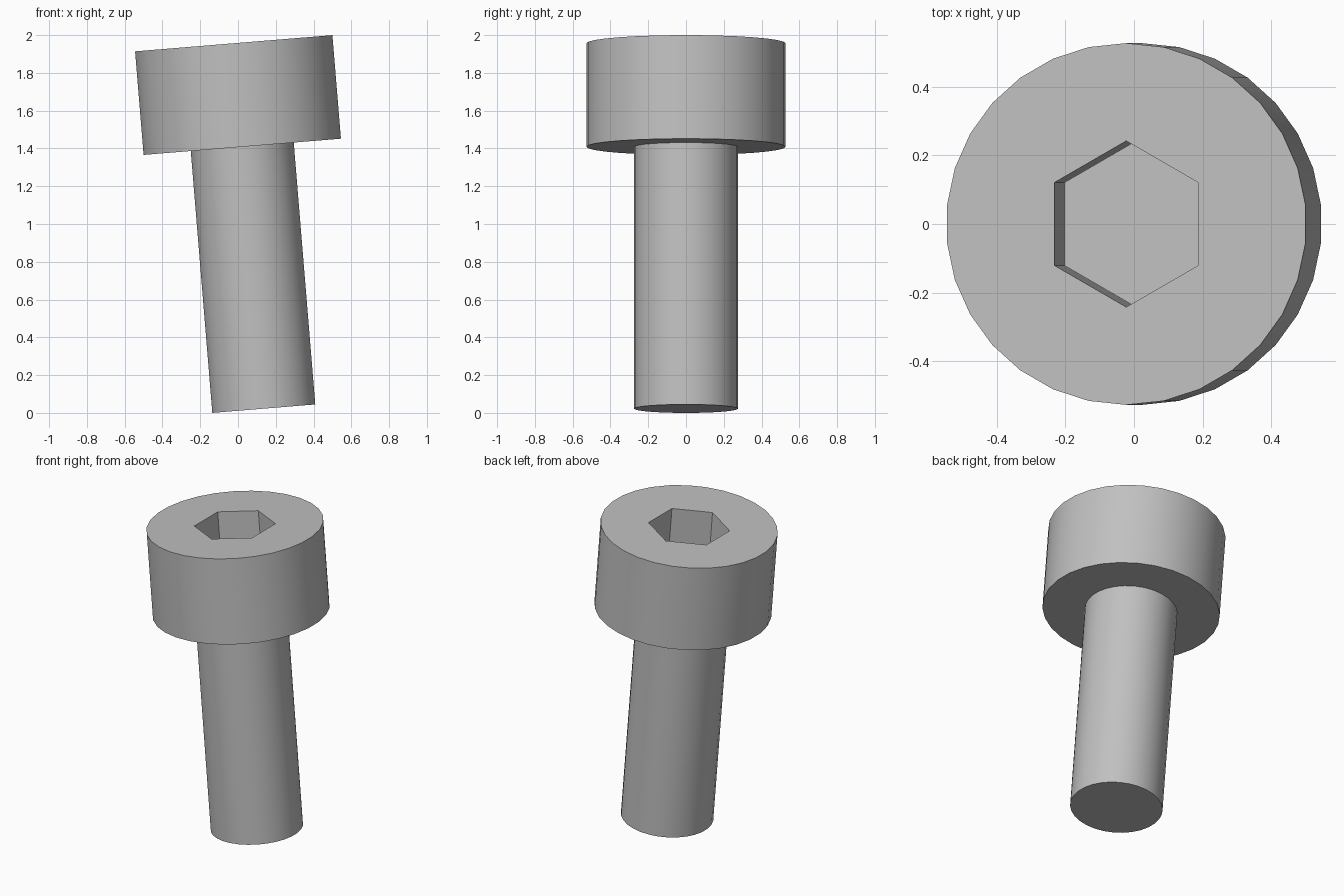
import bpy, bmesh, math
from mathutils import Matrix

cube = bpy.data.objects.get("Cube")
if cube:
    bpy.data.objects.remove(cube, do_unlink=True)

SIDES = 30
SHAFT_R, HEAD_R, SOCKET_R = 0.275, 0.527, 0.242
LENGTH, HEAD_H, SOCKET_DEPTH = 1.941, 0.55, 0.355
TILT = math.radians(4.7)

steel = bpy.data.materials.new("grey_steel")
steel.use_nodes = True
colour = (0.53, 0.53, 0.53, 1)
steel.diffuse_color = colour
steel.node_tree.nodes["Principled BSDF"].inputs["Base Color"].default_value = colour

bm = bmesh.new()


def ring(radius, z, sides):
    """Closed loop of edges with a corner on the y axis."""
    verts = []
    for i in range(sides):
        a = math.pi / 2 + math.tau * i / sides
        verts.append(bm.verts.new((radius * math.cos(a), radius * math.sin(a), z)))
    for i in range(sides):
        bm.edges.new((verts[i], verts[(i + 1) % sides]))
    return verts


def loop_edges(verts):
    return [bm.edges.get((v, verts[(i + 1) % len(verts)])) for i, v in enumerate(verts)]


def wall(low, high):
    n = len(low)
    for i in range(n):
        j = (i + 1) % n
        bm.faces.new((low[i], low[j], high[j], high[i]))


# Shaft
tip = ring(SHAFT_R, 0, SIDES)
neck = ring(SHAFT_R, LENGTH - HEAD_H, SIDES)
wall(tip, neck)
bm.faces.new(tip)

# Head with its flat underside
under = ring(HEAD_R, LENGTH - HEAD_H, SIDES)
rim = ring(HEAD_R, LENGTH, SIDES)
wall(neck, under)
wall(under, rim)

# Hexagonal socket sunk into the top face
mouth = ring(SOCKET_R, LENGTH, 6)
floor = ring(SOCKET_R, LENGTH - SOCKET_DEPTH, 6)
wall(mouth, floor)
bm.faces.new(floor)
bmesh.ops.triangle_fill(bm, edges=loop_edges(rim) + loop_edges(mouth), use_beauty=True)
bmesh.ops.recalc_face_normals(bm, faces=bm.faces[:])

# Lean the screw and stand it on the ground, centred
bm.transform(Matrix.Rotation(-TILT, 4, 'Y'))
xs = [v.co.x for v in bm.verts]
low_z = min(v.co.z for v in bm.verts)
bm.transform(Matrix.Translation((-(min(xs) + max(xs)) / 2, 0, -low_z)))

mesh = bpy.data.meshes.new("cap_screw")
bm.to_mesh(mesh)
bm.free()
mesh.materials.append(steel)
screw = bpy.data.objects.new("cap_screw", mesh)
bpy.context.collection.objects.link(screw)
bpy.context.view_layer.objects.active = screw
screw.select_set(True)
bpy.ops.object.shade_smooth_by_angle(angle=math.radians(30))
